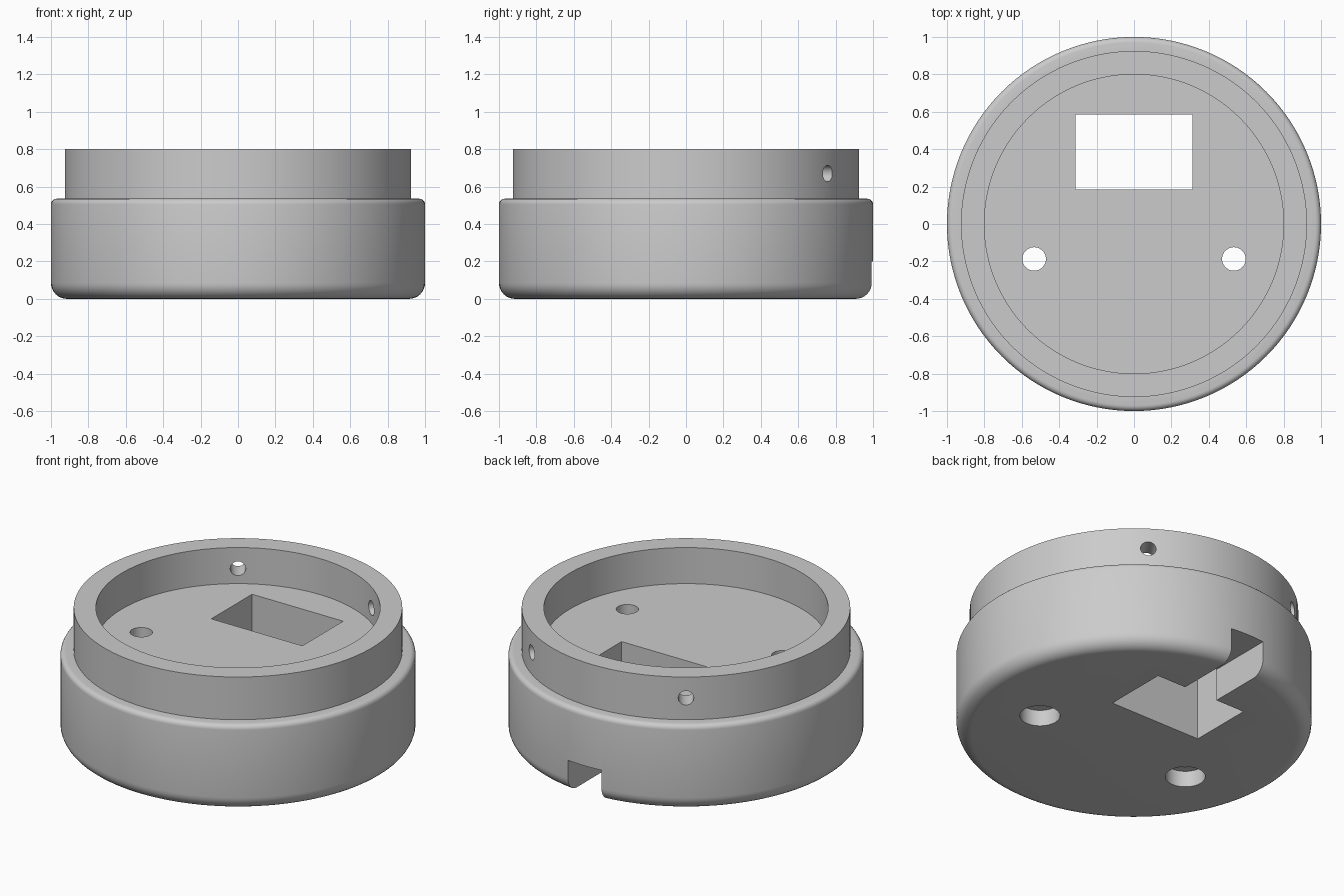
import bpy, bmesh, math
from mathutils import Vector

cube = bpy.data.objects.get("Cube")
if cube:
    bpy.data.objects.remove(cube)

grey = bpy.data.materials.new("plain grey")
grey.use_nodes = True
colour = (0.6, 0.6, 0.6, 1)
grey.diffuse_color = colour
grey.node_tree.nodes["Principled BSDF"].inputs["Base Color"].default_value = colour


def add_object(name, bm):
    bmesh.ops.recalc_face_normals(bm, faces=bm.faces)
    mesh = bpy.data.meshes.new(name)
    bm.to_mesh(mesh)
    bm.free()
    mesh.materials.append(grey)
    obj = bpy.data.objects.new(name, mesh)
    bpy.context.collection.objects.link(obj)
    return obj


def fillet(r, z, radius, start, steps):
    """Quarter-circle profile points, turning upwards from the start angle."""
    angles = [math.radians(start + 90 * i / steps) for i in range(steps + 1)]
    return [(r + radius * math.cos(a), z + radius * math.sin(a)) for a in angles]


def lathe(name, profile, steps):
    bm = bmesh.new()
    verts = [bm.verts.new((r, 0, z)) for r, z in profile]
    edges = [bm.edges.new(pair) for pair in zip(verts, verts[1:])]
    bmesh.ops.spin(bm, geom=verts + edges, axis=(0, 0, 1), cent=(0, 0, 0),
                   angle=math.tau, steps=steps, use_duplicate=False)
    bmesh.ops.remove_doubles(bm, verts=bm.verts, dist=0.0001)
    # Merge the flat triangle fans into single discs
    bmesh.ops.dissolve_limit(bm, angle_limit=0.001, verts=bm.verts, edges=bm.edges)
    return add_object(name, bm)


def cut(target, bm):
    cutter = add_object("cutter", bm)
    cutter.hide_render = True
    mod = target.modifiers.new("cut", "BOOLEAN")
    mod.operation = "DIFFERENCE"
    mod.solver = "EXACT"
    mod.object = cutter
    bpy.context.view_layer.objects.active = target
    bpy.ops.object.modifier_apply(modifier=mod.name)
    bpy.data.objects.remove(cutter)


def cut_box(target, low, high):
    low, high = Vector(low), Vector(high)
    bm = bmesh.new()
    bmesh.ops.create_cube(bm, size=1)
    bmesh.ops.scale(bm, vec=high - low, verts=bm.verts)
    bmesh.ops.translate(bm, vec=(low + high) / 2, verts=bm.verts)
    cut(target, bm)


def cut_hole(target, start, end, radius):
    start, end = Vector(start), Vector(end)
    axis = end - start
    bm = bmesh.new()
    bmesh.ops.create_cone(bm, cap_ends=True, segments=40, radius1=radius,
                          radius2=radius, depth=axis.length)
    bmesh.ops.rotate(bm, matrix=axis.to_track_quat("Z", "Y").to_matrix(), verts=bm.verts)
    bmesh.ops.translate(bm, vec=(start + end) / 2, verts=bm.verts)
    cut(target, bm)


# Round base with a stepped collar and a shallow recess
profile = [(0, 0)]
profile += fillet(0.915, 0.085, 0.085, -90, 8)
profile += fillet(0.97, 0.505, 0.03, 0, 5)
profile += [(0.925, 0.535), (0.925, 0.8), (0.8, 0.8), (0.8, 0.576), (0, 0.576)]
base = lathe("round_base", profile, 128)

# Rectangular opening and the cable channel leading out of the back
cut_box(base, (-0.313, 0.185, -0.1), (0.313, 0.585, 0.7))
cut_box(base, (-0.115, 0.5, -0.1), (0.115, 1.1, 0.2))

for side in (-1, 1):
    # Counterbored floor screw holes
    x, y = side * 0.534, -0.187
    cut_hole(base, (x, y, -0.1), (x, y, 0.1), 0.113)
    cut_hole(base, (x, y, 0.05), (x, y, 0.7), 0.063)
    # Radial holes through the collar
    angle = math.radians(35)
    out = Vector((side * math.sin(angle), math.cos(angle), 0))
    lift = Vector((0, 0, 0.67))
    cut_hole(base, out * 0.7 + lift, out * 1.1 + lift, 0.044)

bpy.ops.object.select_all(action="DESELECT")
base.select_set(True)
bpy.context.view_layer.objects.active = base
bpy.ops.object.shade_smooth_by_angle(angle=math.radians(30))
